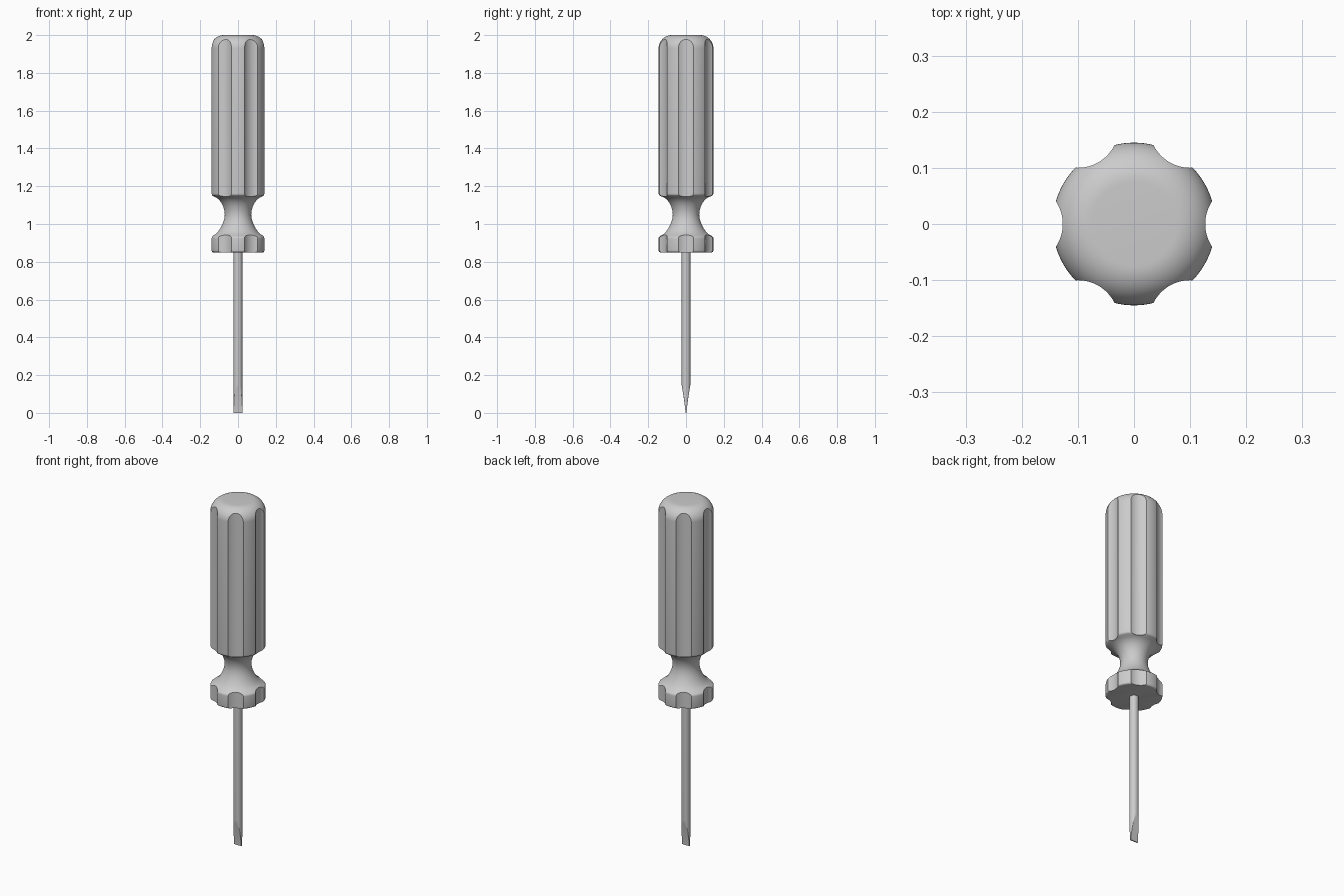
import bpy, bmesh, math
from mathutils import Matrix, Vector

old = bpy.data.objects.get("Cube")
if old:
    bpy.data.objects.remove(old, do_unlink=True)

grey = bpy.data.materials.new("plain grey")
grey.use_nodes = True
grey.diffuse_color = (0.6, 0.6, 0.6, 1)
grey.node_tree.nodes["Principled BSDF"].inputs["Base Color"].default_value = (0.6, 0.6, 0.6, 1)


def finish(name, bm):
    bmesh.ops.recalc_face_normals(bm, faces=bm.faces)
    mesh = bpy.data.meshes.new(name)
    bm.to_mesh(mesh)
    bm.free()
    obj = bpy.data.objects.new(name, mesh)
    bpy.context.collection.objects.link(obj)
    mesh.materials.append(grey)
    return obj


def activate(obj):
    bpy.ops.object.select_all(action='DESELECT')
    obj.select_set(True)
    bpy.context.view_layer.objects.active = obj


def lathe(profile, sides):
    """Closed solid of revolution from (radius, height) points."""
    bm = bmesh.new()
    rings = [[bm.verts.new((r * math.cos(math.tau * i / sides),
                            r * math.sin(math.tau * i / sides), z))
              for i in range(sides)] for r, z in profile]
    for a, b in zip(rings, rings[1:]):
        for i in range(sides):
            j = (i + 1) % sides
            bm.faces.new((a[i], a[j], b[j], b[i]))
    bm.faces.new(rings[0][::-1])
    bm.faces.new(rings[-1])
    return bm


def arc(cr, cz, radius, start, end, steps):
    angles = [math.radians(start + (end - start) * i / steps) for i in range(steps + 1)]
    return [(cr + radius * math.cos(a), cz + radius * math.sin(a)) for a in angles]


# Handle: collar, waisted neck and grip with a rounded end
R = 0.145
profile = arc(R - 0.01, 0.86, 0.01, -90, 0, 4)
profile += arc(R - 0.015, 0.923, 0.015, 0, 60, 4)
profile += [(0.118, 0.947), (0.104, 0.962), (0.091, 0.981), (0.08, 1.004), (0.073, 1.026),
            (0.07, 1.048), (0.072, 1.07), (0.078, 1.092), (0.088, 1.113), (0.102, 1.13),
            (0.12, 1.143)]
profile += arc(R - 0.015, 1.162, 0.015, -60, 0, 4)
profile += arc(R - 0.07, 1.93, 0.07, 0, 90, 14)
handle = finish("handle", lathe(profile, 96))

# Six long flutes cut down the whole handle
bm = bmesh.new()
for i in range(6):
    a = math.radians(60 * i)
    place = Matrix.Translation(Vector((0.2 * math.cos(a), 0.2 * math.sin(a), 1.45)))
    bmesh.ops.create_cone(bm, cap_ends=True, segments=80, radius1=0.073, radius2=0.073,
                          depth=1.4, matrix=place)
cutter = finish("flute_cutter", bm)
cut = handle.modifiers.new("flutes", 'BOOLEAN')
cut.object = cutter
cut.solver = 'EXACT'
activate(handle)
bpy.ops.object.modifier_apply(modifier=cut.name)
bpy.data.objects.remove(cutter, do_unlink=True)
bpy.ops.object.shade_smooth_by_angle(angle=math.radians(25))

# Shaft: round rod ground down to a flat blade with hollow faces
ROD, GRIND = 0.0235, 0.15
heights = [GRIND * i / 20 for i in range(21)] + [0.88]
bm = lathe([(ROD, z) for z in heights], 48)
for v in bm.verts:
    t = min(v.co.z / GRIND, 1)
    limit = 0.003 + (ROD - 0.003) * t ** 1.3
    v.co.y = max(-limit, min(limit, v.co.y))
bmesh.ops.remove_doubles(bm, verts=bm.verts, dist=0.00001)
shaft = finish("shaft_and_blade", bm)
activate(shaft)
bpy.ops.object.shade_smooth_by_angle(angle=math.radians(25))
